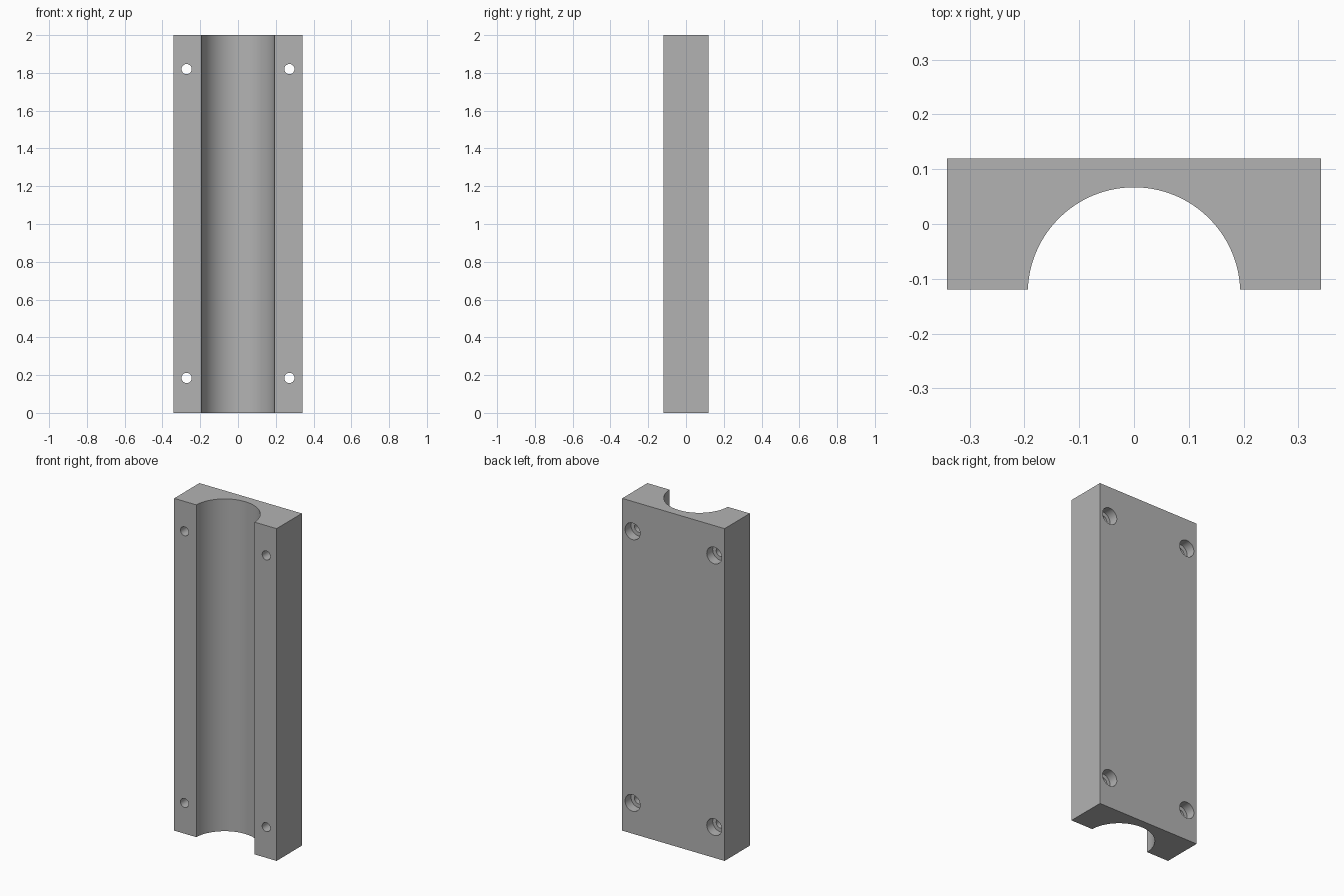
import bpy, bmesh, math

cube = bpy.data.objects.get("Cube")
if cube:
    bpy.data.objects.remove(cube, do_unlink=True)

HALF_W, HALF_D, HEIGHT = 0.341, 0.12, 2.0
BORE_R, BORE_Y = 0.194, -0.127
HOLE_X, HOLE_Z = 0.272, (0.185, 1.82)
HOLE_R, RECESS_R, RECESS_DEPTH = 0.027, 0.05, 0.057

grey = bpy.data.materials.new("plain grey")
grey.use_nodes = True
colour = (0.45, 0.45, 0.45, 1)
grey.diffuse_color = colour
grey.node_tree.nodes["Principled BSDF"].inputs["Base Color"].default_value = colour


def object_from(name, bm):
    bmesh.ops.recalc_face_normals(bm, faces=bm.faces)
    mesh = bpy.data.meshes.new(name)
    bm.to_mesh(mesh)
    bm.free()
    mesh.materials.append(grey)
    obj = bpy.data.objects.new(name, mesh)
    bpy.context.collection.objects.link(obj)
    return obj


# Block with a half-round channel: one profile extruded upwards
start = math.asin((-HALF_D - BORE_Y) / BORE_R)
steps = 64
profile = [(HALF_W, -HALF_D), (HALF_W, HALF_D), (-HALF_W, HALF_D), (-HALF_W, -HALF_D)]
for i in range(steps + 1):
    a = math.pi - start - (math.pi - 2 * start) * i / steps
    profile.append((BORE_R * math.cos(a), BORE_Y + BORE_R * math.sin(a)))
bm = bmesh.new()
base = bm.faces.new([bm.verts.new((x, y, 0)) for x, y in profile])
top = bmesh.ops.extrude_face_region(bm, geom=[base])["geom"]
bmesh.ops.translate(bm, vec=(0, 0, HEIGHT),
                    verts=[v for v in top if isinstance(v, bmesh.types.BMVert)])
block = object_from("channel_block", bm)

# Stepped screw holes: a lathed pin, narrow in front and wide at the back
step_y = HALF_D - RECESS_DEPTH
rings = [(HOLE_R, -HALF_D - 0.05), (HOLE_R, step_y),
         (RECESS_R, step_y), (RECESS_R, HALF_D + 0.05)]
sides = 40
bm = bmesh.new()
for x in (-HOLE_X, HOLE_X):
    for z in HOLE_Z:
        loops = [[bm.verts.new((x + r * math.cos(math.tau * k / sides), y,
                                z + r * math.sin(math.tau * k / sides)))
                  for k in range(sides)] for r, y in rings]
        for lower, upper in zip(loops, loops[1:]):
            for k in range(sides):
                n = (k + 1) % sides
                bm.faces.new((lower[k], lower[n], upper[n], upper[k]))
        bm.faces.new(loops[0])
        bm.faces.new(loops[-1])
cutter = object_from("screw_hole_cutter", bm)
cutter.hide_render = True

# Cut the holes, then drop the cutter
cut = block.modifiers.new("screw holes", "BOOLEAN")
cut.operation = "DIFFERENCE"
cut.solver = "EXACT"
cut.object = cutter
bpy.ops.object.select_all(action="DESELECT")
block.select_set(True)
bpy.context.view_layer.objects.active = block
bpy.ops.object.modifier_apply(modifier=cut.name)
bpy.data.objects.remove(cutter, do_unlink=True)
bpy.ops.object.shade_smooth_by_angle(angle=math.radians(30))
